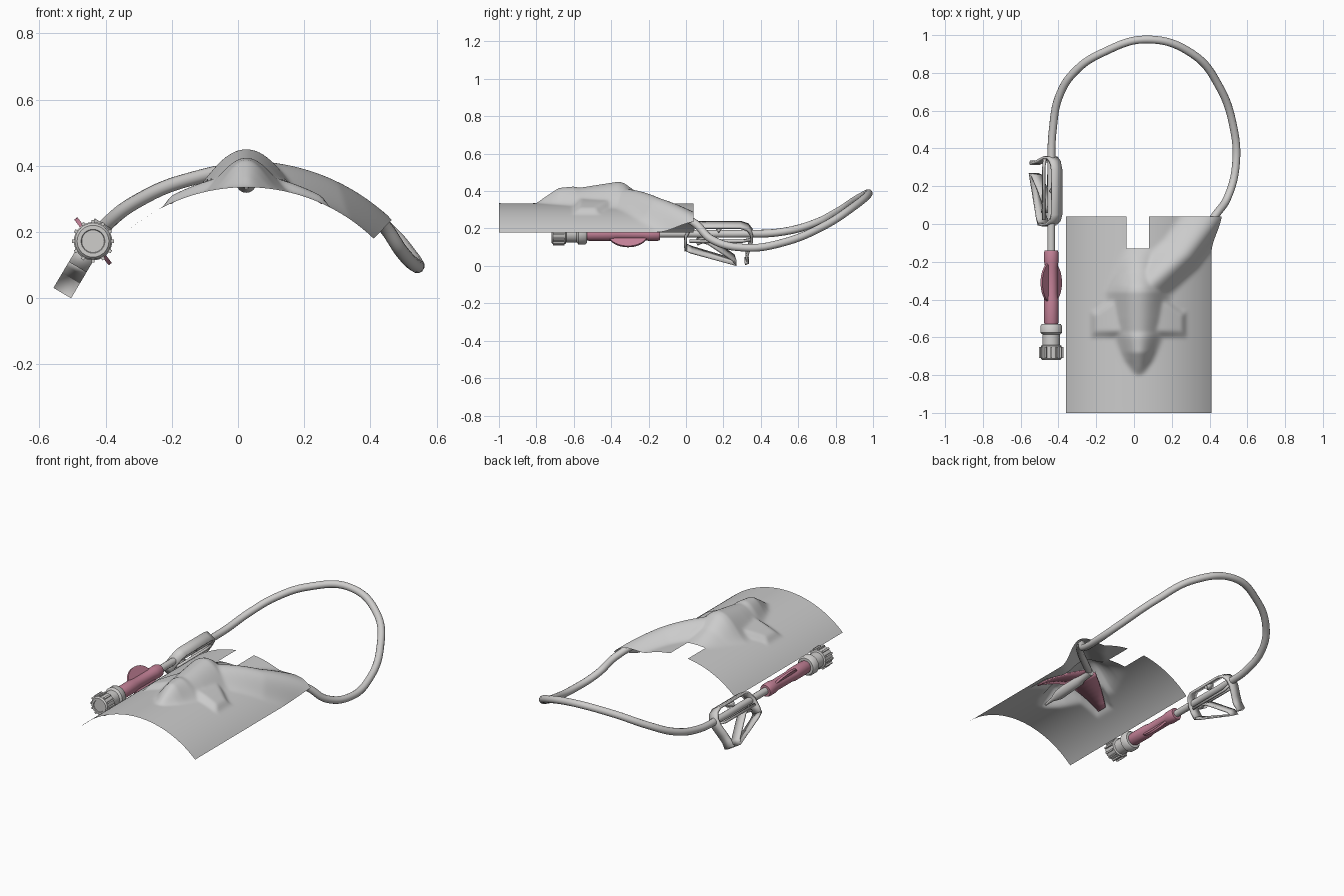
import bpy, bmesh, math
from mathutils import Vector

if "Cube" in bpy.data.objects:
    bpy.data.objects.remove(bpy.data.objects["Cube"])


def material(name, rgb):
    m = bpy.data.materials.new(name)
    m.use_nodes = True
    m.diffuse_color = (*rgb, 1)
    m.node_tree.nodes["Principled BSDF"].inputs["Base Color"].default_value = (*rgb, 1)
    return m


FILM = material("film grey", (0.60, 0.60, 0.60))
PLASTIC = material("plastic grey", (0.62, 0.61, 0.60))
PINK = material("pink", (0.55, 0.22, 0.31))


def finish(name, bm, mat, angle=40):
    bmesh.ops.recalc_face_normals(bm, faces=bm.faces)
    me = bpy.data.meshes.new(name)
    bm.to_mesh(me)
    bm.free()
    ob = bpy.data.objects.new(name, me)
    bpy.context.collection.objects.link(ob)
    me.materials.append(mat)
    bpy.ops.object.select_all(action="DESELECT")
    ob.select_set(True)
    bpy.context.view_layer.objects.active = ob
    bpy.ops.object.shade_smooth_by_angle(angle=math.radians(angle))
    return ob


def lathe(name, profile, origin, axis, mat, sides=32):
    """Revolve (radius, distance) pairs about an axis."""
    bm = bmesh.new()
    q = Vector(axis).to_track_quat("Z", "Y")
    rings = [[bm.verts.new(Vector(origin) + q @ Vector((r * math.cos(a), r * math.sin(a), d)))
              for a in [math.tau * i / sides for i in range(sides)]] for r, d in profile]
    for a, b in zip(rings, rings[1:]):
        for i in range(sides):
            j = (i + 1) % sides
            bm.faces.new((a[i], a[j], b[j], b[i]))
    bm.faces.new(rings[0])
    bm.faces.new(rings[-1])
    return finish(name, bm, mat)


def lerp(y, table):
    if y <= table[0][0] or y >= table[-1][0]:
        return 0
    for (a, u), (b, v) in zip(table, table[1:]):
        if y <= b:
            return u + (v - u) * (y - a) / (b - a)


# Arched film, raised outward over the parts it covers
MID, RADIUS, CENTRE_Z = 0.025, 0.555, -0.22
RIDGE = [(-0.80, 0), (-0.76, 0.03), (-0.68, 0.083), (-0.6, 0.09), (-0.57, 0.083),
         (-0.36, 0.116), (-0.33, 0.108), (-0.25, 0.05), (-0.13, 0)]
HALF = [(-0.80, 0.03), (-0.72, 0.09), (-0.58, 0.15), (-0.5, 0.17), (-0.36, 0.19), (-0.13, 0.1)]
LINE = [Vector(p) for p in ((0.03, -0.37), (0.25, -0.16), (0.40, 0.05))]


def on_arch(x, y, h):
    sn = (x - MID) / RADIUS
    r = RADIUS + h
    return Vector((MID + r * sn, y, CENTRE_Z + r * math.sqrt(1 - sn * sn)))


def ease(t):
    return 0.5 + 0.5 * math.cos(math.pi * min(1, max(0, t)))


def line_distance(p):
    best = 9
    for a, b in zip(LINE, LINE[1:]):
        t = min(1, max(0, (p - a).dot(b - a) / (b - a).length_squared))
        best = min(best, (p - a - (b - a) * t).length)
    return best


def wing_back(dx):
    return -0.5 + 0.75 * max(0, 0.23 - dx)


def raised(x, y):
    dx = abs(x - MID)
    hub = lerp(y, RIDGE) * ease(dx / max(0.01, lerp(y, HALF)))
    tube = 0.08 * ease(line_distance(Vector((x, y))) / 0.13)
    out = max(-0.56 - y, y - wing_back(dx), dx - 0.21, 0)
    wing = (0.022 + 0.1 * max(0, 0.2 - dx)) * ease(out / 0.05)
    return max(hub, tube, wing)


bm = bmesh.new()
NX, NY = 77, 104
grid = [[bm.verts.new(on_arch(x, y, raised(x, y)))
         for x in [-0.36 + 0.01 * i for i in range(NX + 1)]]
        for y in [-1 + 0.01 * j for j in range(NY + 1)]]
for j in range(NY):
    for i in range(NX):
        if not (32 <= i < 44 and j >= 87):  # slot in the rear edge
            bm.faces.new((grid[j][i], grid[j][i + 1], grid[j + 1][i + 1], grid[j + 1][i]))
inner = [v for v in bm.verts if not v.is_boundary]
for _ in range(2):
    bmesh.ops.smooth_vert(bm, verts=inner, factor=0.5, use_axis_x=True, use_axis_y=True, use_axis_z=True)
finish("dressing_film", bm, FILM, 60)

# Pink wings under the film
for side, label in ((1, "left"), (-1, "right")):
    bm = bmesh.new()
    rows = []
    for k in range(9):
        dx = 0.02 + 0.21 * k / 8
        h = 0.045 - 0.17 * dx
        x = MID + side * dx
        rows.append([bm.verts.new(on_arch(x, y, h)) for y in (-0.56, wing_back(dx))])
    for a, b in zip(rows, rows[1:]):
        bm.faces.new((a[0], b[0], b[1], a[1]))
    ob = finish(label + "_wing", bm, PINK)
    ob.modifiers.new("thickness", "SOLIDIFY").thickness = 0.008

# Needle hub between the wings
lathe("hub", [(0.006, 0), (0.012, 0.06), (0.03, 0.12), (0.034, 0.3), (0.026, 0.32), (0.026, 0.40)],
      (MID, -0.76, 0.335), (0, 1, 0.11), PLASTIC)

# Looping tube
AX, AZ = -0.438, 0.172
path = [on_arch(p.x, p.y, 0.05) for p in LINE]
path += [Vector(p) for p in (
    (0.495, 0.14, 0.14), (0.54, 0.32, 0.097), (0.525, 0.52, 0.125), (0.45, 0.73, 0.21),
    (0.31, 0.90, 0.32), (0.07, 0.977, 0.388), (-0.16, 0.91, 0.355), (-0.31, 0.81, 0.29),
    (-0.395, 0.68, 0.225), (-0.43, 0.5, 0.18), (AX, 0.3, AZ), (AX, 0.1, AZ), (AX, -0.16, AZ))]
cu = bpy.data.curves.new("tube", "CURVE")
cu.dimensions = "3D"
cu.bevel_depth = 0.021
cu.bevel_resolution = 4
cu.use_fill_caps = True
sp = cu.splines.new("BEZIER")
sp.bezier_points.add(len(path) - 1)
for bp, p in zip(sp.bezier_points, path):
    bp.co = p
    bp.handle_left_type = bp.handle_right_type = "AUTO"
cu.materials.append(PLASTIC)
bpy.context.collection.objects.link(bpy.data.objects.new("tube", cu))

# Pink sleeve and its tilted finger disc
BACK = (0, 1, 0)
lathe("sleeve", [(0.035, 0), (0.038, 0.01), (0.038, 0.13), (0.033, 0.16), (0.033, 0.3),
                 (0.038, 0.33), (0.038, 0.38), (0.034, 0.39)], (AX, -0.53, AZ), BACK, PINK)
disc = lathe("finger_disc", [(0.108, -0.006), (0.108, 0.006)], (0, 0, 0), (0, 0, 1), PINK, 40)
disc.scale = (0.8, 1, 1)
disc.rotation_euler = (0, math.radians(53), 0)
disc.location = (AX, -0.31, AZ)

# End connector with ribbed cap
lathe("connector", [(0.046, 0), (0.046, 0.07), (0.058, 0.08), (0.058, 0.115), (0.05, 0.125), (0.03, 0.126)],
      (AX, -0.655, AZ), BACK, PLASTIC)
lathe("cap", [(0.034, 0.004), (0.036, 0), (0.048, 0), (0.055, 0.008), (0.055, 0.075), (0.046, 0.08)],
      (AX, -0.72, AZ), BACK, PLASTIC)
bm = bmesh.new()
for i in range(12):
    a = math.tau * i / 12
    made = bmesh.ops.create_cube(bm, size=1)["verts"]
    for v in made:
        r, t = 0.056 + v.co.x * 0.016, v.co.z * 0.01
        v.co = Vector((AX + r * math.cos(a) - t * math.sin(a), -0.68 + v.co.y * 0.06,
                       AZ + r * math.sin(a) + t * math.cos(a)))
finish("cap_ribs", bm, PLASTIC)

# Pinch clamp: bent strips in a plane leaning off the tube
DOWN = Vector((-0.51, 0, -0.86))
ACROSS = Vector((0.86, 0, -0.51))


def strip(name, pts, width, thick=0.014, shift=0, closed=False):
    bm = bmesh.new()
    pairs = []
    for y, s in pts:
        c = Vector((AX, y, AZ)) + DOWN * s + ACROSS * shift
        pairs.append([bm.verts.new(c + ACROSS * width * k) for k in (-0.5, 0.5)])
    if closed:
        pairs.append(pairs[0])
    for a, b in zip(pairs, pairs[1:]):
        bm.faces.new((a[0], b[0], b[1], a[1]))
    ob = finish(name, bm, PLASTIC)
    mod = ob.modifiers.new("thickness", "SOLIDIFY")
    mod.thickness = thick
    mod.offset = 0


strip("clamp_frame", [(0.0, 0.09), (-0.005, 0.05), (0.0, 0.0), (0.02, -0.04), (0.05, -0.055), (0.29, -0.055),
                      (0.33, -0.04), (0.35, -0.01), (0.352, 0.03), (0.335, 0.09),
                      (0.325, 0.13), (0.33, 0.165), (0.315, 0.17)], 0.062)
strip("clamp_arm", [(0.0, 0.085), (0.03, 0.10), (0.265, 0.178), (0.255, 0.15), (0.12, 0.045),
                    (0.09, 0.035), (0.06, 0.05)], 0.062, 0.012)
strip("clamp_jaw", [(0.19, -0.05), (0.175, -0.025), (0.16, -0.05)], 0.05, 0.01)
for side in (-1, 1):
    strip("clamp_rail", [(0.02, 0.03), (0.3, 0.03), (0.345, 0.02)], 0.012, 0.014, side * 0.028)
